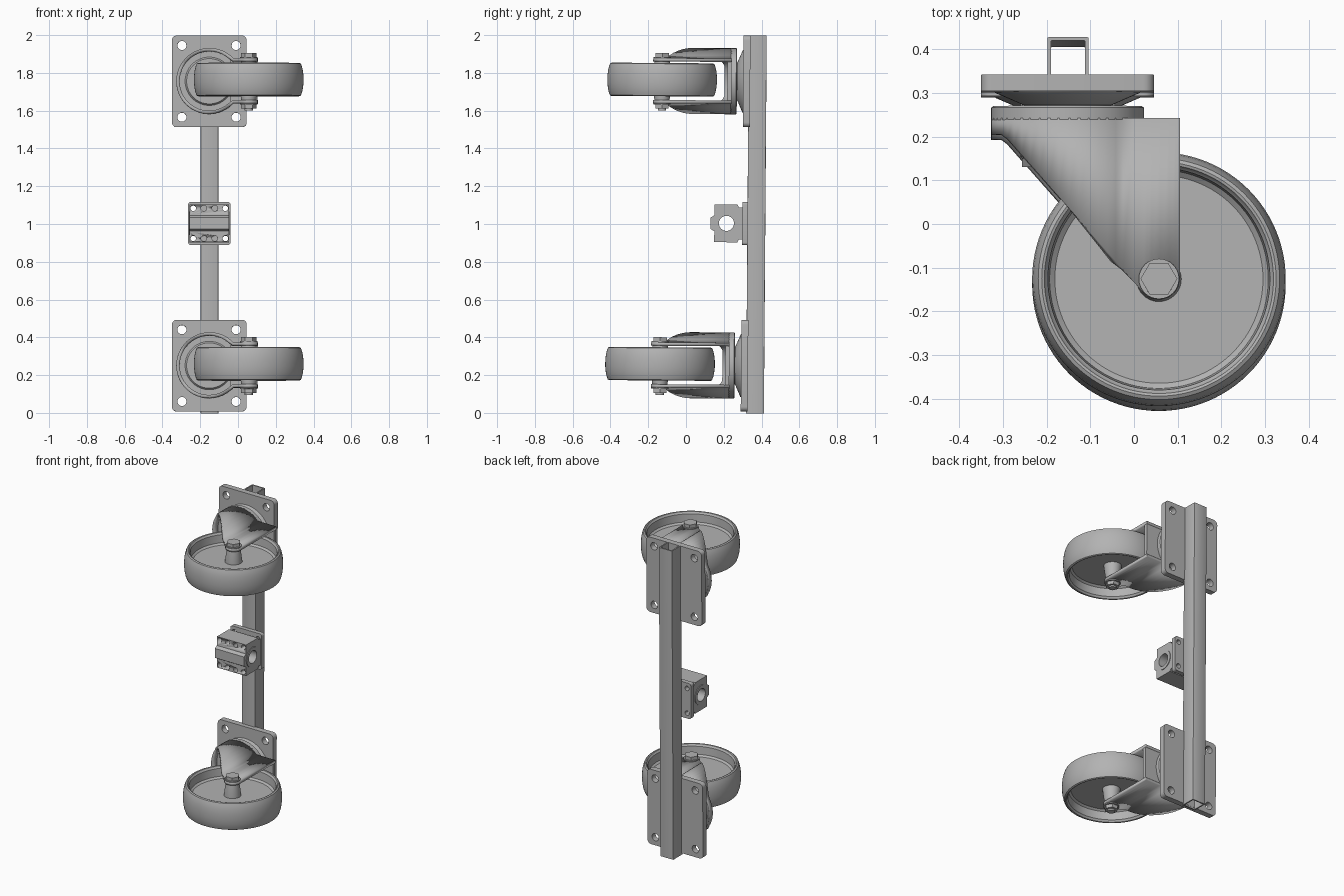
import bpy, bmesh
from math import sin, cos, pi, sqrt, radians
from mathutils import Matrix, Vector

cube = bpy.data.objects.get("Cube")
if cube:
    bpy.data.objects.remove(cube)

GREY = (0.45, 0.45, 0.45, 1)
steel = bpy.data.materials.new("grey steel")
steel.use_nodes = True
steel.diffuse_color = GREY
steel.node_tree.nodes["Principled BSDF"].inputs["Base Color"].default_value = GREY

# The whole assembly leans back very slightly
LEAN = (Matrix.Translation((0, 0, 1)) @ Matrix.Rotation(-0.0075, 4, 'X')
        @ Matrix.Translation((0, 0, -1)))

AXES = {'x': lambda u, v, w: (w, u, v),
        'y': lambda u, v, w: (u, w, v),
        'z': lambda u, v, w: (u, v, w)}


def finish(name, bm):
    bmesh.ops.recalc_face_normals(bm, faces=bm.faces)
    bmesh.ops.transform(bm, matrix=LEAN, verts=bm.verts)
    mesh = bpy.data.meshes.new(name)
    bm.to_mesh(mesh)
    bm.free()
    mesh.materials.append(steel)
    mesh.shade_smooth()
    mesh.set_sharp_from_angle(angle=radians(32))
    obj = bpy.data.objects.new(name, mesh)
    bpy.context.collection.objects.link(obj)
    return obj


def circle(u, v, r, n=24):
    return [(u + r * cos(2 * pi * i / n), v + r * sin(2 * pi * i / n)) for i in range(n)]


def rounded_rect(u0, u1, v0, v1, r, n=5):
    pts = []
    for k, (u, v) in enumerate([(u1 - r, v1 - r), (u0 + r, v1 - r),
                                (u0 + r, v0 + r), (u1 - r, v0 + r)]):
        for i in range(n + 1):
            a = pi / 2 * (k + i / n)
            pts.append((u + r * cos(a), v + r * sin(a)))
    return pts


def prism(name, axis, w0, w1, outline, holes=()):
    """Extrude an outline with holes along an axis."""
    bm = bmesh.new()
    place = AXES[axis]
    for loop in [outline, *holes]:
        vs = [bm.verts.new(place(u, v, w0)) for u, v in loop]
        for a, b in zip(vs, vs[1:] + vs[:1]):
            bm.edges.new((a, b))
    bmesh.ops.triangle_fill(bm, edges=bm.edges[:], use_beauty=True)
    ext = bmesh.ops.extrude_face_region(bm, geom=bm.faces[:])
    moved = [g for g in ext["geom"] if isinstance(g, bmesh.types.BMVert)]
    bmesh.ops.translate(bm, verts=moved, vec=Vector(place(0, 0, w1 - w0)))
    return finish(name, bm)


def lathe(name, axis, u, v, profile, n=48, w=0):
    """Spin a (radius, height) profile about an axis through (u, v)."""
    bm = bmesh.new()
    rings = [[bm.verts.new(AXES[axis](a, b, w + h)) for a, b in circle(u, v, r, n)]
             for r, h in profile]
    for a, b in zip(rings, rings[1:]):
        for i in range(n):
            j = (i + 1) % n
            bm.faces.new((a[i], a[j], b[j], b[i]))
    bmesh.ops.remove_doubles(bm, verts=bm.verts, dist=1e-5)
    return finish(name, bm)


def rod(name, axis, u, v, r, w0, w1, n=32):
    return lathe(name, axis, u, v, [(0, w0), (r, w0), (r, w1), (0, w1)], n)


SX = -0.152              # swivel axis
WX, WY = 0.057, -0.132   # wheel axle
ARM = 0.12               # half width over the fork arms


def fork_edge(x):
    """Lower edge of the fork: a slanted cut ending in a round nose."""
    r = 0.048
    if x < 0.021:
        return min(0.198, -0.163 - 1.13 * (x - 0.021))
    return WY - sqrt(max(0, r * r - (x - WX) ** 2))


def fork_shell(name, z):
    arm = [(x, ARM) for x in (0.105, 0.102, 0.095, 0.08, 0.06, 0.04, 0.03, 0.021, 0)]
    start = 0.756
    arc = []
    for i in range(37):
        a = start + (2 * pi - 2 * start) * i / 36
        arc.append((SX + 0.175 * cos(a), 0.175 * sin(a)))
    path = arm + arc + [(x, -h) for x, h in reversed(arm)]
    bm = bmesh.new()
    cols = [(bm.verts.new((x, 0.236, z + h)), bm.verts.new((x, fork_edge(x), z + h)))
            for x, h in path]
    for a, b in zip(cols, cols[1:]):
        bm.faces.new((a[0], b[0], b[1], a[1]))
    obj = finish(name, bm)
    # Thicken inwards, whichever way the open sheet was oriented
    nose = obj.data.polygons[0]
    thick = obj.modifiers.new("thickness", 'SOLIDIFY')
    thick.thickness = 0.018
    thick.offset = -1 if nose.normal.z > 0 else 1


def caster(label, z):
    # Mounting plate with four bolt holes
    holes = [circle(x, z + s, 0.024) for x in (-0.297, -0.01) for s in (-0.19, 0.19)]
    prism(label + "_mounting_plate", 'y', 0.297, 0.334,
          rounded_rect(-0.35, 0.046, z - 0.2425, z + 0.2425, 0.025), holes)
    # Swivel bearing and fork crown
    lathe(label + "_swivel_cone", 'y', SX, z,
          [(0, 0.25), (0.1, 0.25), (0.1, 0.266), (0.165, 0.294), (0.17, 0.3), (0, 0.3)], 64)
    lathe(label + "_fork_crown", 'y', SX, z,
          [(0, 0.222), (0.12, 0.222), (0.128, 0.232), (0.175, 0.232),
           (0.175, 0.26), (0.17, 0.264), (0, 0.264)], 64)
    prism(label + "_fork_bridge", 'y', 0.213, 0.235,
          rounded_rect(-0.04, 0.104, z - ARM + 0.001, z + ARM - 0.001, 0.002))
    fork_shell(label + "_fork", z)
    # Wheel: crowned tread, deep rim and thin web
    half = [(0, 0.014), (0.238, 0.014), (0.25, 0.024), (0.254, 0.074), (0.258, 0.078),
            (0.262, 0.086), (0.268, 0.088), (0.276, 0.084), (0.282, 0.068),
            (0.287, 0.045), (0.29, 0.018)]
    lathe(label + "_wheel", 'z', WX, WY,
          half + [(r, -h) for r, h in reversed(half)], 96, z + 0.006)
    lathe(label + "_hub", 'z', WX, WY,
          [(0, -0.102), (0.04, -0.102), (0.054, 0), (0.04, 0.102), (0, 0.102)], 40, z)
    # Axle bolt, washers, head and nut
    rod(label + "_axle", 'z', WX, WY, 0.022, z - 0.158, z + 0.13)
    for s in (-1, 1):
        rod(label + "_washer", 'z', WX, WY, 0.046, z + s * 0.118, z + s * 0.126)
    rod(label + "_bolt_head", 'z', WX, WY, 0.042, z + 0.122, z + 0.147, 6)
    rod(label + "_nut", 'z', WX, WY, 0.04, z - 0.148, z - 0.122, 6)


caster("upper", 1.7575)
caster("lower", 0.2525)

# Hollow square post
prism("post", 'z', 0, 2, rounded_rect(-0.198, -0.104, 0.325, 0.42, 0.003, 2),
      [rounded_rect(-0.19, -0.112, 0.333, 0.412, 0.002, 2)])

# Clamp block on the post with a cross bore
BX, BY, BZ = -0.152, 0.214, 1.005
upper = [(0.13, 0.03), (0.15, 0.042), (0.15, 0.1), (0.272, 0.1), (0.28, 0.085), (0.3, 0.085)]
outline = [(y, BZ + h) for y, h in upper] + [(y, BZ - h) for y, h in reversed(upper)]
block = prism("clamp_block", 'x', BX - 0.104, BX + 0.104, outline, [circle(BY, BZ, 0.05, 32)])
lathe("bore_sleeve", 'x', BY, BZ,
      [(0.04, -0.108), (0.062, -0.108), (0.062, -0.1), (0.049, -0.1), (0.049, 0.1),
       (0.062, 0.1), (0.062, 0.108), (0.04, 0.108), (0.04, -0.108)], 32, BX)
corners = [circle(BX + x, BZ + h, 0.015, 16) for x in (-0.085, 0.085) for h in (-0.08, 0.08)]
prism("clamp_flange", 'y', 0.298, 0.327,
      rounded_rect(BX - 0.112, BX + 0.112, BZ - 0.115, BZ + 0.115, 0.015), corners)

# Screw holes through the block front
for x in (-0.085, -0.029, 0.029, 0.085):
    for h in (-0.08, 0.08):
        cutter = rod("screw_hole_cutter", 'y', BX + x, BZ + h, 0.015, 0.1, 0.31, 16)
        cutter.hide_render = True
        cutter.hide_viewport = True
        cut = block.modifiers.new("screw hole", 'BOOLEAN')
        cut.operation = 'DIFFERENCE'
        cut.object = cutter
